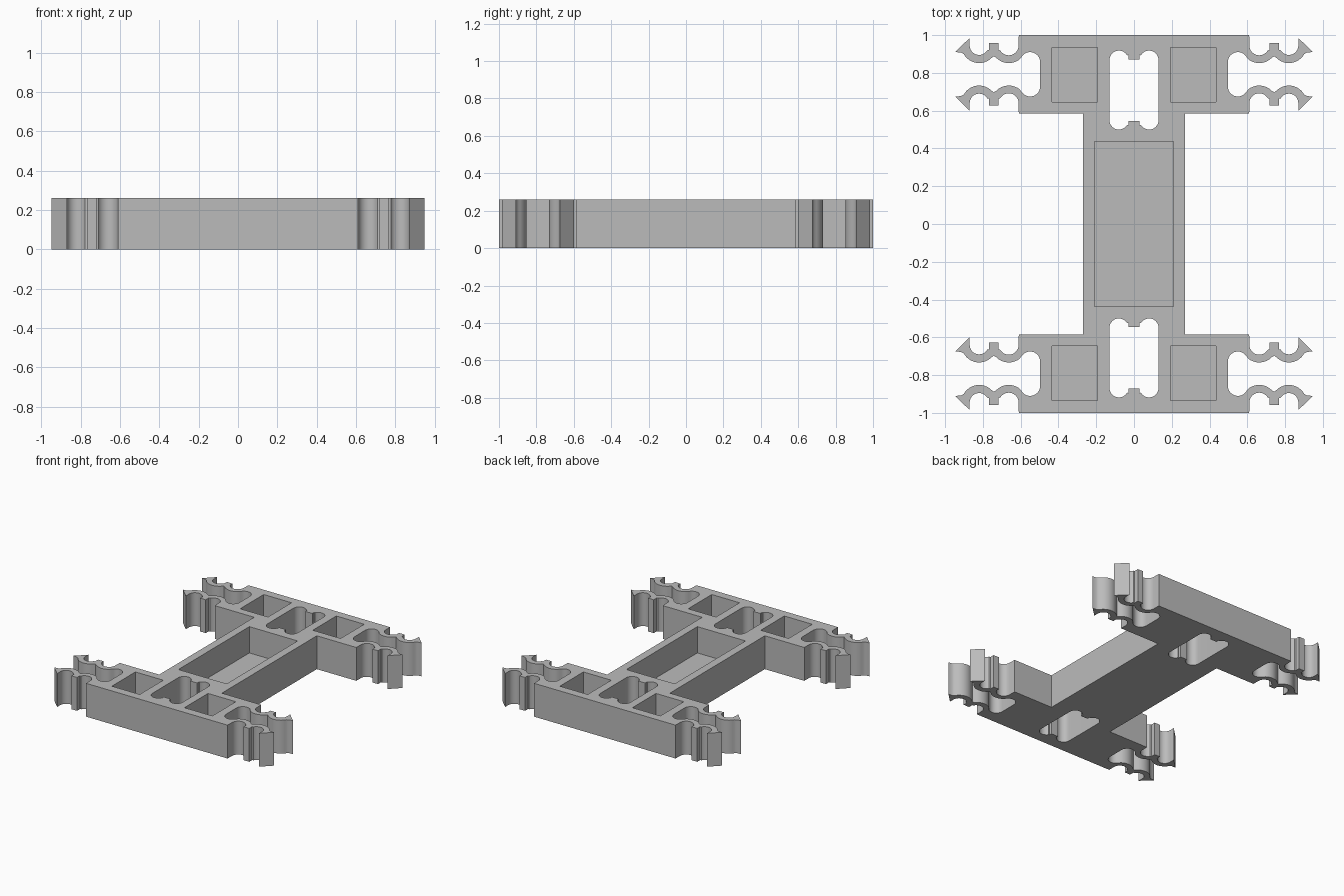
import bpy
import bmesh
from math import cos, sin, radians

HEIGHT = 0.26
FLOOR = 0.055
CLIP_AXIS = 0.7925   # y about which each pair of clip arms mirrors
SLOT_AXIS = 0.709    # y about which each central slot mirrors

cube = bpy.data.objects.get("Cube")
if cube:
    bpy.data.objects.remove(cube, do_unlink=True)

grey = bpy.data.materials.new("plain grey")
grey.use_nodes = True
grey.diffuse_color = (0.5, 0.5, 0.5, 1)
grey.node_tree.nodes["Principled BSDF"].inputs["Base Color"].default_value = (0.5, 0.5, 0.5, 1)


def arc(cx, cy, r, start, end, steps=12):
    angles = [radians(start + (end - start) * i / steps) for i in range(steps + 1)]
    return [(cx + r * cos(a), cy + r * sin(a)) for a in angles]


def flip_x(pts):
    return [(-x, y) for x, y in reversed(pts)]


def flip_y(pts, axis=0.0):
    return [(x, 2 * axis - y) for x, y in reversed(pts)]


def prism(name, pts, z0, z1):
    bm = bmesh.new()
    base = bm.faces.new([bm.verts.new((x, y, z0)) for x, y in pts])
    top = bmesh.ops.extrude_face_region(bm, geom=[base], use_keep_orig=True)
    moved = [g for g in top["geom"] if isinstance(g, bmesh.types.BMVert)]
    bmesh.ops.translate(bm, verts=moved, vec=(0, 0, z1 - z0))
    bmesh.ops.recalc_face_normals(bm, faces=bm.faces)
    mesh = bpy.data.meshes.new(name)
    bm.to_mesh(mesh)
    bm.free()
    mesh.materials.append(grey)
    obj = bpy.data.objects.new(name, mesh)
    bpy.context.collection.objects.link(obj)
    return obj


def rectangle(x0, x1, y0, y1):
    return [(x0, y0), (x1, y0), (x1, y1), (x0, y1)]


# Wavy barbed clip arm, from the body corner around the barb to the relief slot
arm = [(0.61, 1.0)]
arm += arc(0.663, 0.945, 0.052, 180, 330)
arm += [(0.718, 0.922), (0.718, 0.957), (0.767, 0.957), (0.767, 0.922)]
arm += arc(0.82, 0.945, 0.05, 210, 360)
arm += [(0.87, 0.985), (0.947, 0.91), (0.915, 0.908)]
arm += arc(0.82, 0.945, 0.093, 330, 225)
arm += [(0.742, 0.888)]
arm += arc(0.663, 0.945, 0.093, 315, 235)
arm += arc(0.55, 0.857, 0.053, 30, 180)

# Full frame outline, mirrored from one quarter
lower_arm = [(x, 2 * CLIP_AXIS - y) for x, y in arm]
quarter = [(0.27, 0.585)] + lower_arm + arm[::-1]
half = quarter + flip_x(quarter)
frame = prism("frame", half + [(-x, -y) for x, y in half], 0, HEIGHT)

# Central through slots with two lobes at each end
lobe = arc(0.08, SLOT_AXIS + 0.159, 0.05, 0, 150)
lobe += [(0.03, SLOT_AXIS + 0.186), (0.03, SLOT_AXIS + 0.163)]
slot_end = lobe + flip_x(lobe)
slot = slot_end + flip_y(slot_end, SLOT_AXIS)
cutters = [prism("slot_cutter", p, -0.1, HEIGHT + 0.1) for p in (slot, flip_y(slot))]

# Blind pockets: one long in the spine, four small in the cross bars
pockets = [rectangle(-0.208, 0.208, -0.437, 0.437)]
for sx in (-1, 1):
    for sy in (-1, 1):
        cx, cy = 0.313 * sx, 0.79 * sy
        pockets.append(rectangle(cx - 0.12, cx + 0.12, cy - 0.145, cy + 0.145))
cutters += [prism("pocket_cutter", p, FLOOR, HEIGHT + 0.1) for p in pockets]

# Cut the openings, then discard the cutters
bpy.context.view_layer.objects.active = frame
for cutter in cutters:
    cutter.hide_render = True
    mod = frame.modifiers.new("cut", "BOOLEAN")
    mod.operation = "DIFFERENCE"
    mod.solver = "EXACT"
    mod.object = cutter
    bpy.ops.object.modifier_apply(modifier=mod.name)
for cutter in cutters:
    bpy.data.objects.remove(cutter, do_unlink=True)

# Smooth the curved walls, keep the edges sharp
bpy.context.view_layer.update()
bpy.ops.object.select_all(action="DESELECT")
frame.select_set(True)
bpy.context.view_layer.objects.active = frame
bpy.ops.object.shade_smooth_by_angle(angle=radians(30))
